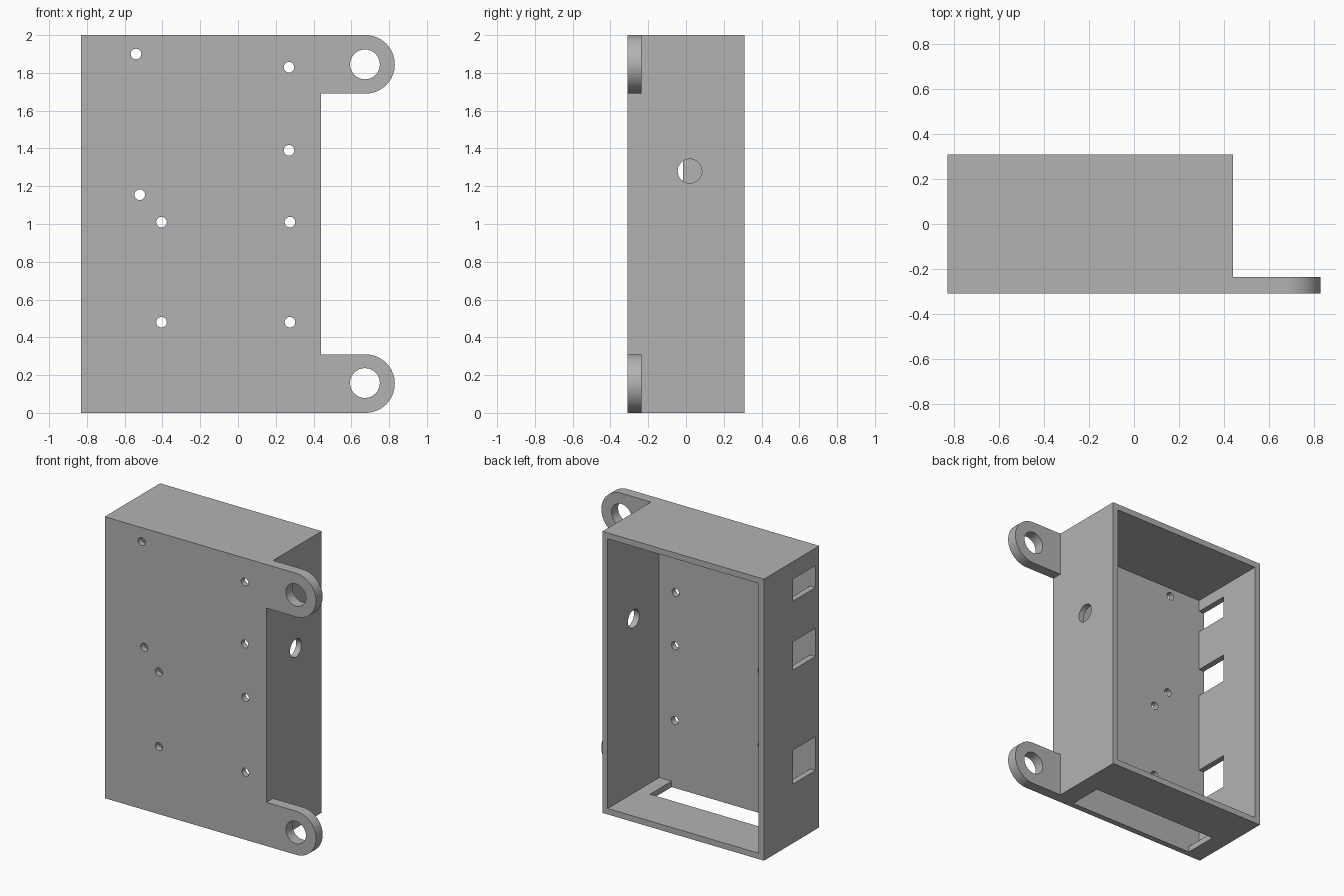
import bpy
import bmesh
from math import pi, sin, cos, radians

if "Cube" in bpy.data.objects:
    bpy.data.objects.remove(bpy.data.objects["Cube"], do_unlink=True)

# Single plain grey
grey = bpy.data.materials.new("grey")
grey.use_nodes = True
colour = (0.448, 0.448, 0.448, 1)
grey.diffuse_color = colour
grey.node_tree.nodes["Principled BSDF"].inputs["Base Color"].default_value = colour

# Main dimensions
LEFT, RIGHT = -0.83, 0.44
FRONT, BACK = -0.31, 0.31
TOP = 2.0
WALL = 0.042
FLOOR = FRONT + WALL
EAR_X, EAR_R, EAR_BACK = 0.675, 0.155, -0.235


def prism(name, outline, start, end, axis="y"):
    """Extrude a closed outline: (x, z) points along y, or (y, z) points along x."""
    place = (lambda a, b: (a, start, b)) if axis == "y" else (lambda a, b: (start, a, b))
    bm = bmesh.new()
    face = bm.faces.new([bm.verts.new(place(a, b)) for a, b in outline])
    out = bmesh.ops.extrude_face_region(bm, geom=[face])
    verts = [v for v in out["geom"] if isinstance(v, bmesh.types.BMVert)]
    depth = end - start
    bmesh.ops.translate(bm, verts=verts, vec=(0, depth, 0) if axis == "y" else (depth, 0, 0))
    bmesh.ops.recalc_face_normals(bm, faces=bm.faces)
    mesh = bpy.data.meshes.new(name)
    bm.to_mesh(mesh)
    bm.free()
    mesh.materials.append(grey)
    obj = bpy.data.objects.new(name, mesh)
    bpy.context.collection.objects.link(obj)
    return obj


def rect(a0, a1, b0, b1):
    return [(a0, b0), (a1, b0), (a1, b1), (a0, b1)]


def arc(a, b, r, begin=0, sweep=2 * pi, steps=32, closed=True):
    count = steps if closed else steps + 1
    return [(a + r * cos(begin + sweep * i / steps),
             b + r * sin(begin + sweep * i / steps)) for i in range(count)]


def combine(target, tool, operation):
    mod = target.modifiers.new("cut", "BOOLEAN")
    mod.operation, mod.solver, mod.object = operation, "EXACT", tool
    bpy.context.view_layer.objects.active = target
    bpy.ops.object.modifier_apply(modifier=mod.name)
    bpy.data.objects.remove(tool, do_unlink=True)


# Solid case body
case = prism("enclosure", rect(LEFT, RIGHT, 0, TOP), FRONT, BACK)

# Rounded mounting ears flush with the front, top and bottom
for z in (EAR_R, TOP - EAR_R):
    outline = [(RIGHT - 0.02, z + EAR_R), (RIGHT - 0.02, z - EAR_R)]
    outline += arc(EAR_X, z, EAR_R, -pi / 2, pi, closed=False)
    combine(case, prism("ear", outline, FRONT, EAR_BACK), "UNION")

# Cavity open at the back
combine(case, prism("cavity", rect(LEFT + WALL, RIGHT - WALL, WALL, TOP - WALL),
                    FLOOR, BACK + 0.1), "DIFFERENCE")

# Ear bolt holes and small screw holes through the front
holes = [(EAR_X - 0.003, z, 0.079) for z in (EAR_R + 0.003, TOP - EAR_R)]
holes += [(x, z, 0.028) for x, z in (
    (-0.54, 1.9), (0.27, 1.83), (0.27, 1.39), (-0.52, 1.155),
    (-0.405, 1.01), (0.275, 1.01), (-0.405, 0.48), (0.275, 0.48))]
for x, z, r in holes:
    combine(case, prism("hole", arc(x, z, r), FRONT - 0.1, FLOOR + 0.1), "DIFFERENCE")

# Cable hole in the ear-side wall
combine(case, prism("cable_hole", arc(0.02, 1.28, 0.064), RIGHT - 0.1, RIGHT + 0.1, "x"),
        "DIFFERENCE")

# Three connector windows in the opposite wall
for low, high in ((0.42, 0.66), (1.23, 1.43), (1.72, 1.875)):
    combine(case, prism("window", rect(FLOOR, -0.015, low, high),
                        LEFT - 0.1, LEFT + 0.1, "x"), "DIFFERENCE")

# Long slot in the bottom wall
combine(case, prism("slot", rect(-0.7, 0.3, -0.1, 0.1), FLOOR, -0.025), "DIFFERENCE")

# Smooth the round edges, keep the rest crisp
bpy.ops.object.select_all(action="DESELECT")
case.select_set(True)
bpy.context.view_layer.objects.active = case
bpy.ops.object.shade_smooth_by_angle(angle=radians(30))
